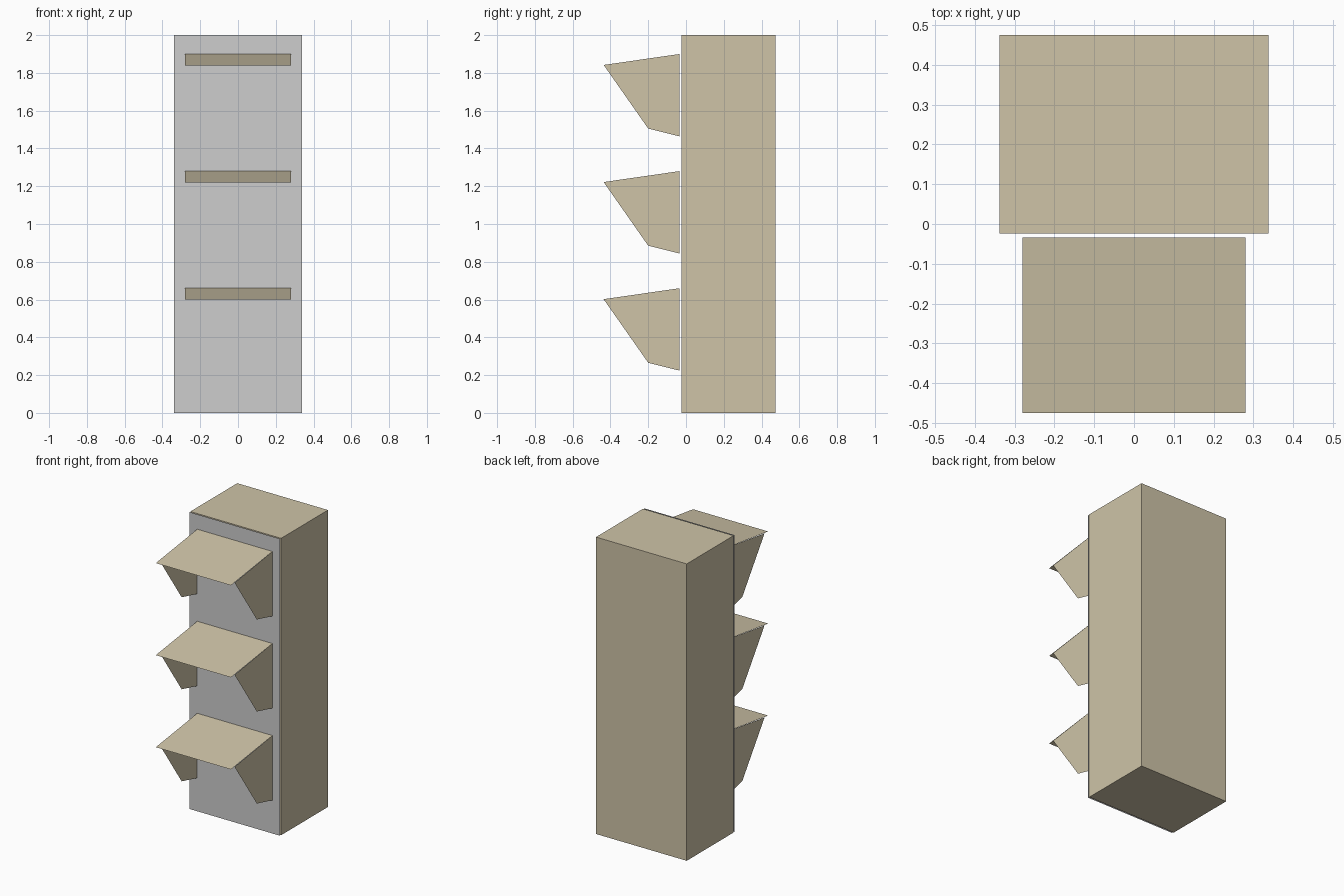
import bpy

cube = bpy.data.objects.get("Cube")
if cube:
    bpy.data.objects.remove(cube, do_unlink=True)


def make_material(name, rgb):
    mat = bpy.data.materials.new(name)
    mat.use_nodes = True
    mat.diffuse_color = (*rgb, 1)
    bsdf = next(n for n in mat.node_tree.nodes if n.type == 'BSDF_PRINCIPLED')
    bsdf.inputs["Base Color"].default_value = (*rgb, 1)
    return mat


def make_mesh(name, verts, faces, mat):
    mesh = bpy.data.meshes.new(name)
    mesh.from_pydata(verts, [], faces)
    mesh.materials.append(mat)
    obj = bpy.data.objects.new(name, mesh)
    bpy.context.collection.objects.link(obj)
    return obj


tan = make_material("warm_tan", (0.62, 0.55, 0.39))
grey = make_material("panel_grey", (0.61, 0.61, 0.61))

HALF_W, BACK, FRONT, HEIGHT = 0.338, 0.475, -0.024, 2.0
PANEL_Y = -0.034

# Tall box housing
bpy.ops.mesh.primitive_cube_add(size=1, location=(0, (BACK + FRONT) / 2, HEIGHT / 2))
housing = bpy.context.object
housing.name = "housing"
housing.scale = (HALF_W * 2, BACK - FRONT, HEIGHT)
housing.data.materials.append(tan)

# Thin sheet standing just off the front of the housing
make_mesh("front_panel",
          [(-HALF_W, PANEL_Y, 0), (HALF_W, PANEL_Y, 0),
           (HALF_W, PANEL_Y, HEIGHT), (-HALF_W, PANEL_Y, HEIGHT)],
          [(0, 1, 2, 3)], grey)

# Sheet visors: overhanging sloped roof and two cheeks
VISOR_W = 0.28
ROOF = [(PANEL_Y, 0), (-0.475, -0.06)]
CHEEK = [(PANEL_Y, 0), (-0.436, -0.058), (-0.2, -0.395), (PANEL_Y, -0.436)]


def add_visor(name, top):
    verts, faces = [], []
    (y0, z0), (y1, z1) = ROOF
    verts += [(-VISOR_W, y1, top + z1), (VISOR_W, y1, top + z1),
              (VISOR_W, y0, top + z0), (-VISOR_W, y0, top + z0)]
    faces.append((0, 1, 2, 3))
    for side in (-1, 1):
        start = len(verts)
        verts += [(side * VISOR_W, y, top + z) for y, z in CHEEK]
        ring = tuple(range(start, start + len(CHEEK)))
        faces.append(ring if side > 0 else ring[::-1])
    make_mesh(name, verts, faces, tan)


for i, label in enumerate(("lower", "middle", "upper")):
    add_visor(label + "_visor", 0.66 + 0.62 * i)
